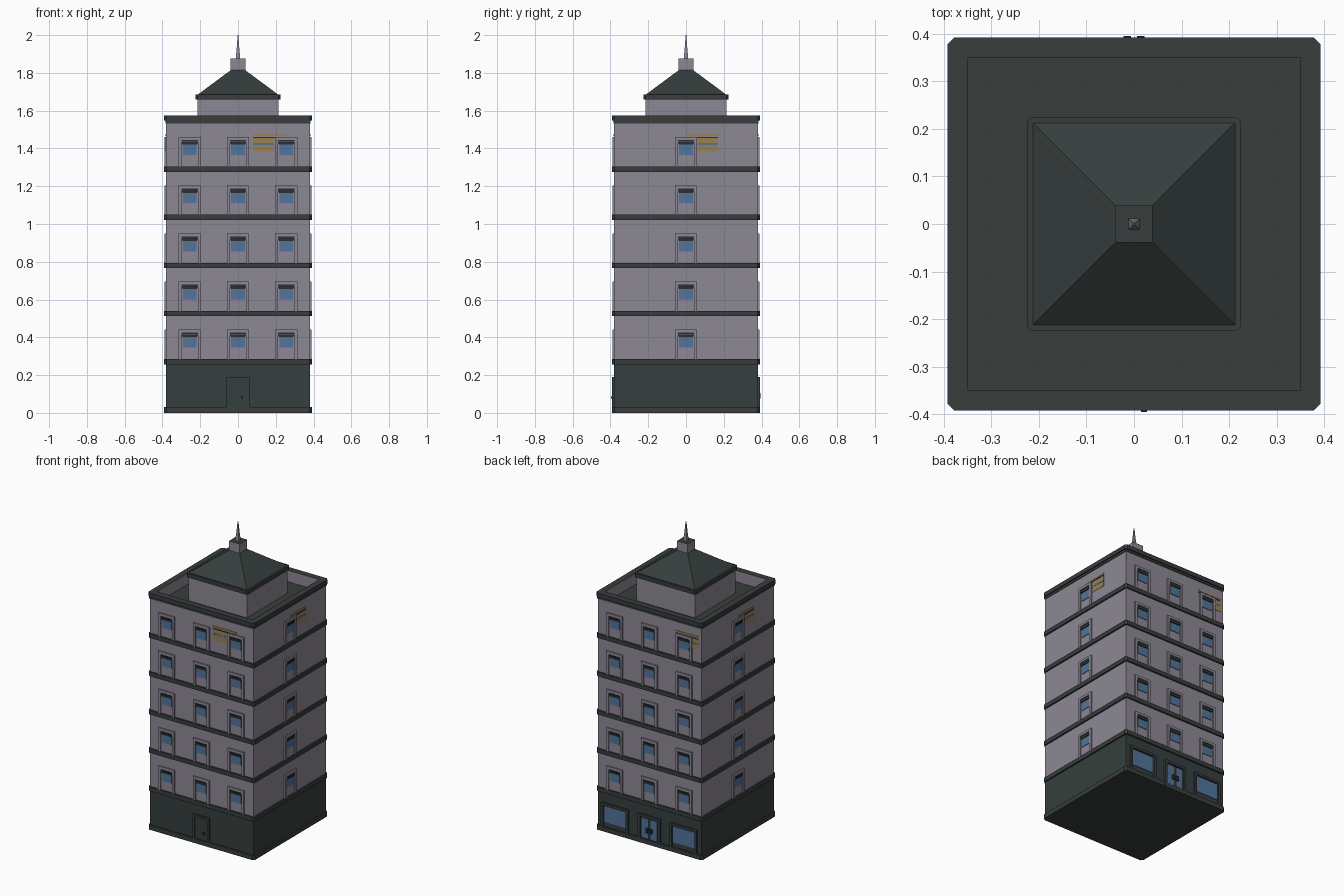
import bpy, bmesh, math
from mathutils import Matrix, Vector

if "Cube" in bpy.data.objects:
    bpy.data.objects.remove(bpy.data.objects["Cube"])


def mat(name, r, g, b):
    m = bpy.data.materials.new(name)
    m.diffuse_color = (r, g, b, 1)
    m.use_nodes = True
    m.node_tree.nodes["Principled BSDF"].inputs["Base Color"].default_value = m.diffuse_color
    return m


LILAC = mat("lilac grey wall", 0.27, 0.25, 0.30)
DARK = mat("charcoal trim", 0.040, 0.047, 0.046)
GREEN = mat("dark green stone", 0.036, 0.050, 0.047)
BLUE = mat("blue glass", 0.085, 0.175, 0.33)
TAN = mat("tan sign", 0.33, 0.22, 0.085)
BLACK = mat("blind black", 0.025, 0.028, 0.029)


def finish(name, bm, mats):
    bmesh.ops.recalc_face_normals(bm, faces=bm.faces)
    me = bpy.data.meshes.new(name)
    bm.to_mesh(me)
    bm.free()
    for m in mats:
        me.materials.append(m)
    ob = bpy.data.objects.new(name, me)
    bpy.context.collection.objects.link(ob)
    return ob


def stack(name, rings, mats, seg=None, cap=0):
    """Skin square rings (half width, z, corner chamfer); seg = material per segment."""
    bm = bmesh.new()
    loops = []
    for h, z, c in rings:
        pts = []
        for k in range(4):
            rot = Matrix.Rotation(k * math.pi / 2, 3, 'Z')
            corner = [(h, h)] if c is None else [(h, h - c), (h - c, h)]
            pts += [bm.verts.new(rot @ Vector((x, y, z))) for x, y in corner]
        loops.append(pts)
    n = len(loops[0])
    for i in range(len(loops) - 1):
        a, b = loops[i], loops[i + 1]
        for j in range(n):
            f = bm.faces.new((a[j], a[(j + 1) % n], b[(j + 1) % n], b[j]))
            f.material_index = seg[i] if seg else 0
    bm.faces.new(loops[0][::-1])
    bm.faces.new(loops[-1]).material_index = cap
    return finish(name, bm, mats)


WALL = 0.381


def facade(name, material, side, boxes):
    """Boxes (u0, u1, z0, z1, thickness) standing on one wall; side 0 front, 1 right, 2 back, 3 left."""
    bm = bmesh.new()
    for u0, u1, z0, z1, t in boxes:
        m = Matrix.Translation(((u0 + u1) / 2, -WALL - t / 2 + 0.001, (z0 + z1) / 2)) \
            @ Matrix.Diagonal((u1 - u0, t + 0.002, z1 - z0, 1))
        bmesh.ops.create_cube(bm, size=1, matrix=m)
    bmesh.ops.transform(bm, verts=bm.verts, matrix=Matrix.Rotation(side * math.pi / 2, 4, 'Z'))
    return finish(name, bm, [material])


def frame(u, half, z0, z1, w, t):
    """Inverted U surround."""
    return [(u - half, u - half + w, z0, z1, t), (u + half - w, u + half, z0, z1, t),
            (u - half + w, u + half - w, z1 - w, z1, t)]


STEP = 0.2547
# storeys
stack("ground_floor", [(WALL, 0.0, None), (WALL, 0.27, None)], [GREEN])
stack("upper_floors", [(WALL, 0.27, None), (WALL, 1.48, None)], [LILAC])

# floor bands with clipped corners
stack("base_band", [(0.391, 0, 0.013), (0.391, 0.03, 0.013)], [DARK])
for i in range(5):
    z = 0.257 + i * STEP
    stack(f"floor_band_{i}", [(0.391, z, 0.013), (0.391, z + 0.028, 0.013)], [DARK])

# parapet with cornice and sunken roof deck
s = 0.0005
stack("parapet", [(WALL, 1.48, s), (WALL, 1.533, s), (0.385, 1.533, s), (0.385, 1.547, s),
                  (0.392, 1.547, 0.013), (0.392, 1.575, 0.013), (0.35, 1.575, s), (0.35, 1.50, s)],
      [LILAC, DARK], [0, 1, 1, 1, 1, 1, 0], 1)

# penthouse, eave, hipped roof, cap and spire
stack("penthouse", [(0.215, 1.49, None), (0.215, 1.66, None)], [LILAC])
stack("penthouse_eave", [(0.225, 1.658, 0.01), (0.225, 1.685, 0.01)], [DARK])
stack("hipped_roof", [(0.213, 1.685, None), (0.039, 1.814, None)], [GREEN])
stack("roof_cap", [(0.039, 1.81, None), (0.039, 1.876, None)], [LILAC, DARK], [0], 1)
stack("spire", [(0.012, 1.876, None), (0.007, 1.93, None), (0.002, 2.0, None)], [LILAC])

# upper windows: surround, glass, slatted blind
names = ["front", "right", "back", "left"]
for side, label in enumerate(names):
    columns = (-0.255, 0, 0.255) if side % 2 == 0 else (0,)
    surround, glass, blind = [], [], []
    for u in columns:
        for i in range(5):
            z = 0.284 + i * STEP
            surround += frame(u, 0.059, z, z + 0.157, 0.016, 0.009)
            glass.append((u - 0.036, u + 0.036, z + 0.062, z + 0.135, 0.004))
            blind += [(u - 0.043, u + 0.043, z + 0.133 - k * 0.009, z + 0.141 - k * 0.009, 0.006 + k * 0.002)
                      for k in range(2)]
            blind.append((u - 0.038, u + 0.038, z + 0.117, z + 0.126, 0.009))
    facade(f"{label}_window_surrounds", LILAC, side, surround)
    facade(f"{label}_window_glass", BLUE, side, glass)
    facade(f"{label}_window_blinds", BLACK, side, blind)

# striped plates on the top storey, partly behind a window
for side, (a, b, top0, top1) in enumerate([(0.08, 0.19, 0.08, 0.255), (0.06, 0.17, 0.0, 0.17),
                                           (0.255, 0.36, 0.19, 0.36), (0.06, 0.17, 0.0, 0.17)]):
    facade(f"{names[side]}_sign_plate", TAN, side, [(a, b, 1.385, 1.455, 0.002),
                                                    (top0, top1, 1.466, 1.476, 0.003)])
    facade(f"{names[side]}_sign_shadow_strip", BLACK, side, [(top0, top1, 1.455, 1.461, 0.003)])
    facade(f"{names[side]}_sign_stripe", BLUE, side, [(a, b, 1.418, 1.43, 0.003)])

# front service door
facade("front_door_surround", GREEN, 0, frame(0, 0.06, 0, 0.19, 0.015, 0.011))
facade("front_door", GREEN, 0, [(-0.045, 0.045, 0.0, 0.175, 0.004)])
facade("front_door_knob", BLACK, 0, [(0.015, 0.027, 0.075, 0.087, 0.015)])

# back shop front: two display windows and a glazed double door
shop, panes = frame(0, 0.082, 0, 0.19, 0.017, 0.011), []
for u in (-0.253, 0.253):
    shop += frame(u, 0.1, 0.03, 0.19, 0.016, 0.011)
    panes.append((u - 0.08, u + 0.08, 0.062, 0.168, 0.004))
for sgn in (-1, 1):
    panes.append((sgn * 0.032 - 0.025, sgn * 0.032 + 0.025, 0.035, 0.165, 0.004))
facade("shop_surrounds", GREEN, 2, shop)
facade("shop_glass", BLUE, 2, panes)
facade("shop_door_handles", BLACK, 2, [(-0.022, -0.006, 0.075, 0.105, 0.014), (0.006, 0.022, 0.075, 0.105, 0.014)])
